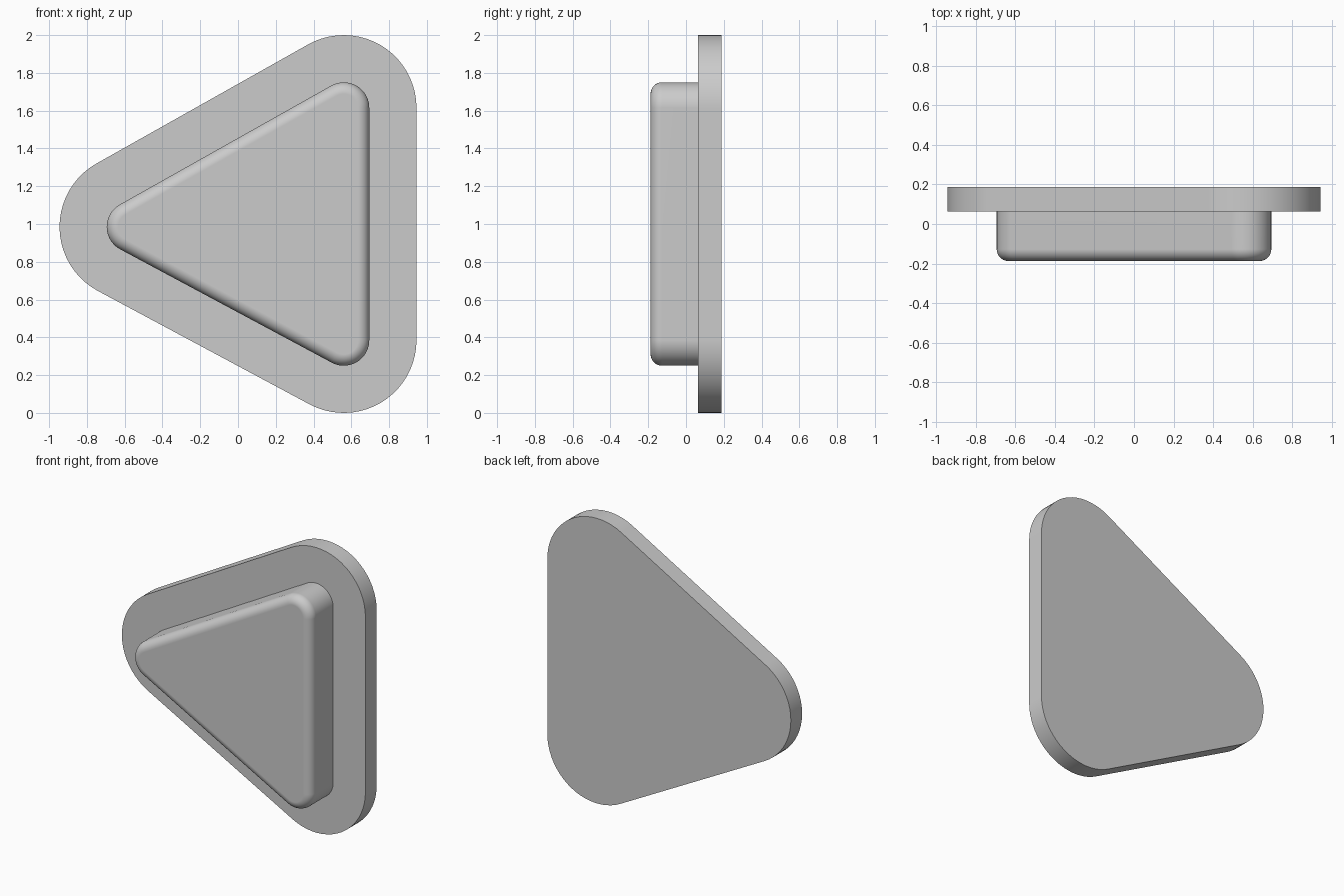
import bpy
import bmesh
from math import atan2, cos, sin, tau
from mathutils import Vector

cube = bpy.data.objects.get("Cube")
if cube:
    bpy.data.objects.remove(cube, do_unlink=True)

# Single grey material
grey = bpy.data.materials.new("plain grey")
grey.use_nodes = True
colour = (0.6, 0.6, 0.6, 1)
grey.diffuse_color = colour
grey.node_tree.nodes["Principled BSDF"].inputs["Base Color"].default_value = colour

# Corner centres in (x, z), counter-clockwise, shared by both parts
CORNERS = [Vector(c) for c in ((0.56, 0.385), (0.56, 1.615), (-0.56, 0.985))]
ARC_STEPS = 20


def rounded_outline(radius):
    """Outline of the triangle of corner centres, grown outward by radius."""
    points = []
    for i, c in enumerate(CORNERS):
        into = c - CORNERS[i - 1]
        out = CORNERS[(i + 1) % len(CORNERS)] - c
        start = atan2(-into.x, into.y)
        sweep = (atan2(-out.x, out.y) - start) % tau
        for k in range(ARC_STEPS + 1):
            a = start + sweep * k / ARC_STEPS
            points.append((c.x + radius * cos(a), c.y + radius * sin(a)))
    return points


def rounded_slab(name, radius, front, back, rim=0):
    """Extrude the outline along y, optionally rounding the front rim."""
    bm = bmesh.new()
    verts = [bm.verts.new((x, front, z)) for x, z in rounded_outline(radius)]
    face = bm.faces.new(verts)
    rim_edges = list(face.edges)
    extruded = bmesh.ops.extrude_face_region(bm, geom=[face], use_keep_orig=True)
    moved = [g for g in extruded["geom"] if isinstance(g, bmesh.types.BMVert)]
    bmesh.ops.translate(bm, verts=moved, vec=(0, back - front, 0))
    bmesh.ops.recalc_face_normals(bm, faces=bm.faces)
    if rim:
        bmesh.ops.bevel(bm, geom=rim_edges, offset=rim, segments=8,
                        profile=0.5, affect='EDGES', clamp_overlap=True)
    mesh = bpy.data.meshes.new(name)
    bm.to_mesh(mesh)
    bm.free()
    mesh.materials.append(grey)
    obj = bpy.data.objects.new(name, mesh)
    bpy.context.collection.objects.link(obj)

    # Smooth curved sides while keeping the flat faces flat
    bpy.ops.object.select_all(action='DESELECT')
    obj.select_set(True)
    bpy.context.view_layer.objects.active = obj
    bpy.ops.object.shade_smooth_by_angle(angle=0.6)
    weighted = obj.modifiers.new("Flat faces", 'WEIGHTED_NORMAL')
    weighted.keep_sharp = True
    return obj


# Flat backing plate and the raised triangle with a rounded front rim
rounded_slab("backing_plate", 0.385, 0.0625, 0.1875)
rounded_slab("raised_triangle", 0.135, -0.1875, 0.0625, rim=0.06)
